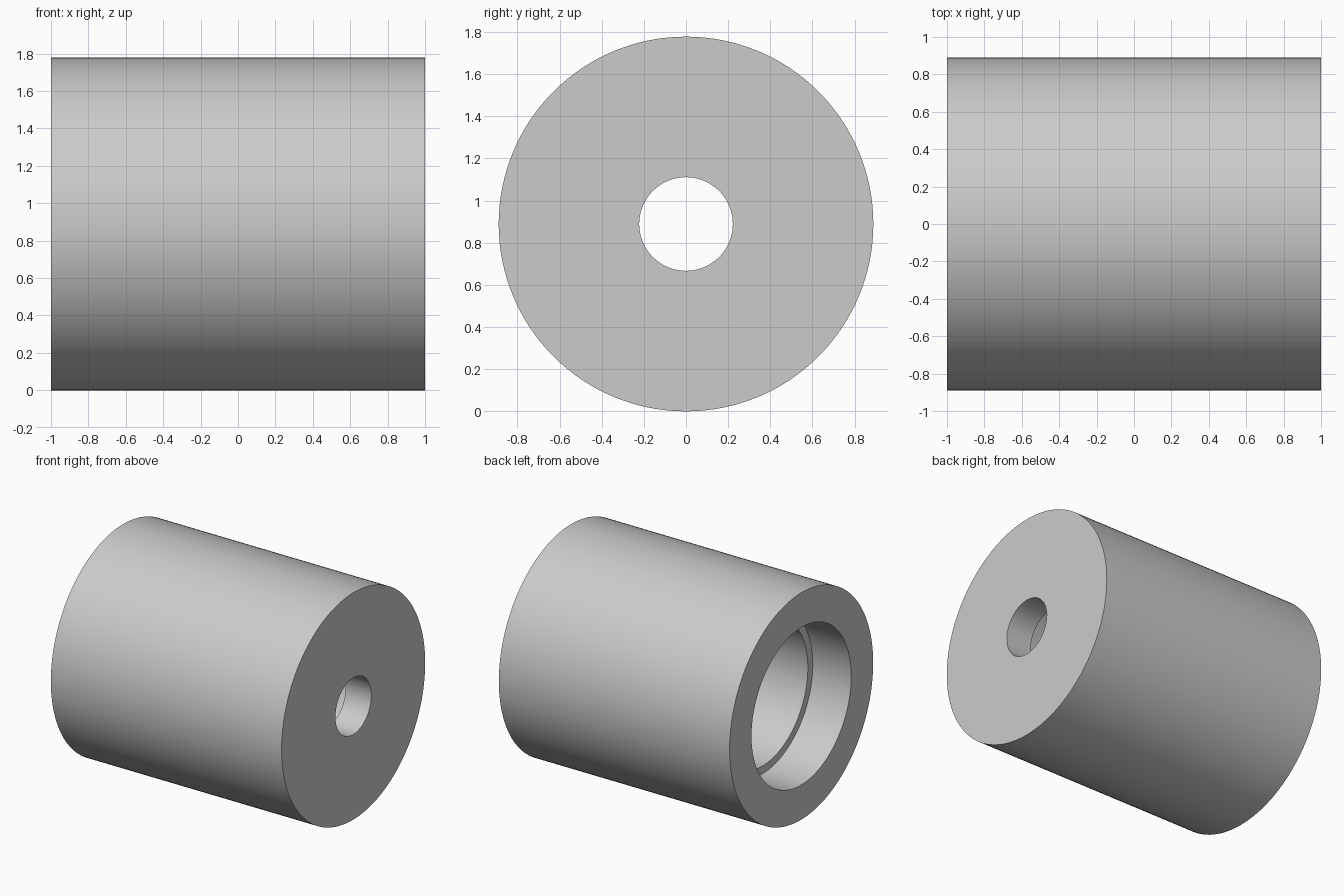
import bpy
import bmesh
import math
from mathutils import Matrix, Vector

cube = bpy.data.objects.get("Cube")
if cube:
    bpy.data.objects.remove(cube, do_unlink=True)

SEGMENTS = 128
OUTER = 0.889
WIDE_BORE = 0.617
MAIN_BORE = 0.556
SMALL_HOLE = 0.222

# Plain grey material
grey = bpy.data.materials.new("light grey")
grey.use_nodes = True
colour = (0.6, 0.6, 0.6, 1)
grey.diffuse_color = colour
grey.node_tree.nodes["Principled BSDF"].inputs["Base Color"].default_value = colour

# Closed half section as (x, radius): wide mouth, main bore, small end hole
section = [
    (-1, OUTER), (1, OUTER),
    (1, SMALL_HOLE), (0.778, SMALL_HOLE),
    (0.778, MAIN_BORE), (-0.667, MAIN_BORE),
    (-0.667, WIDE_BORE), (-1, WIDE_BORE),
]

# Revolve the section around the x axis
bm = bmesh.new()
rings = []
for i in range(SEGMENTS):
    turn = Matrix.Rotation(math.tau * i / SEGMENTS, 3, 'X')
    rings.append([bm.verts.new(turn @ Vector((x, 0, r))) for x, r in section])
for i, ring in enumerate(rings):
    following = rings[(i + 1) % SEGMENTS]
    for j in range(len(section)):
        k = (j + 1) % len(section)
        bm.faces.new((ring[j], ring[k], following[k], following[j]))
bmesh.ops.recalc_face_normals(bm, faces=bm.faces)

mesh = bpy.data.meshes.new("bored_sleeve")
bm.to_mesh(mesh)
bm.free()
mesh.materials.append(grey)
sleeve = bpy.data.objects.new("bored_sleeve", mesh)
sleeve.location.z = OUTER
bpy.context.collection.objects.link(sleeve)

# Smooth walls with crisp rims
bpy.ops.object.select_all(action='DESELECT')
sleeve.select_set(True)
bpy.context.view_layer.objects.active = sleeve
bpy.ops.object.shade_smooth_by_angle(angle=math.radians(30))
